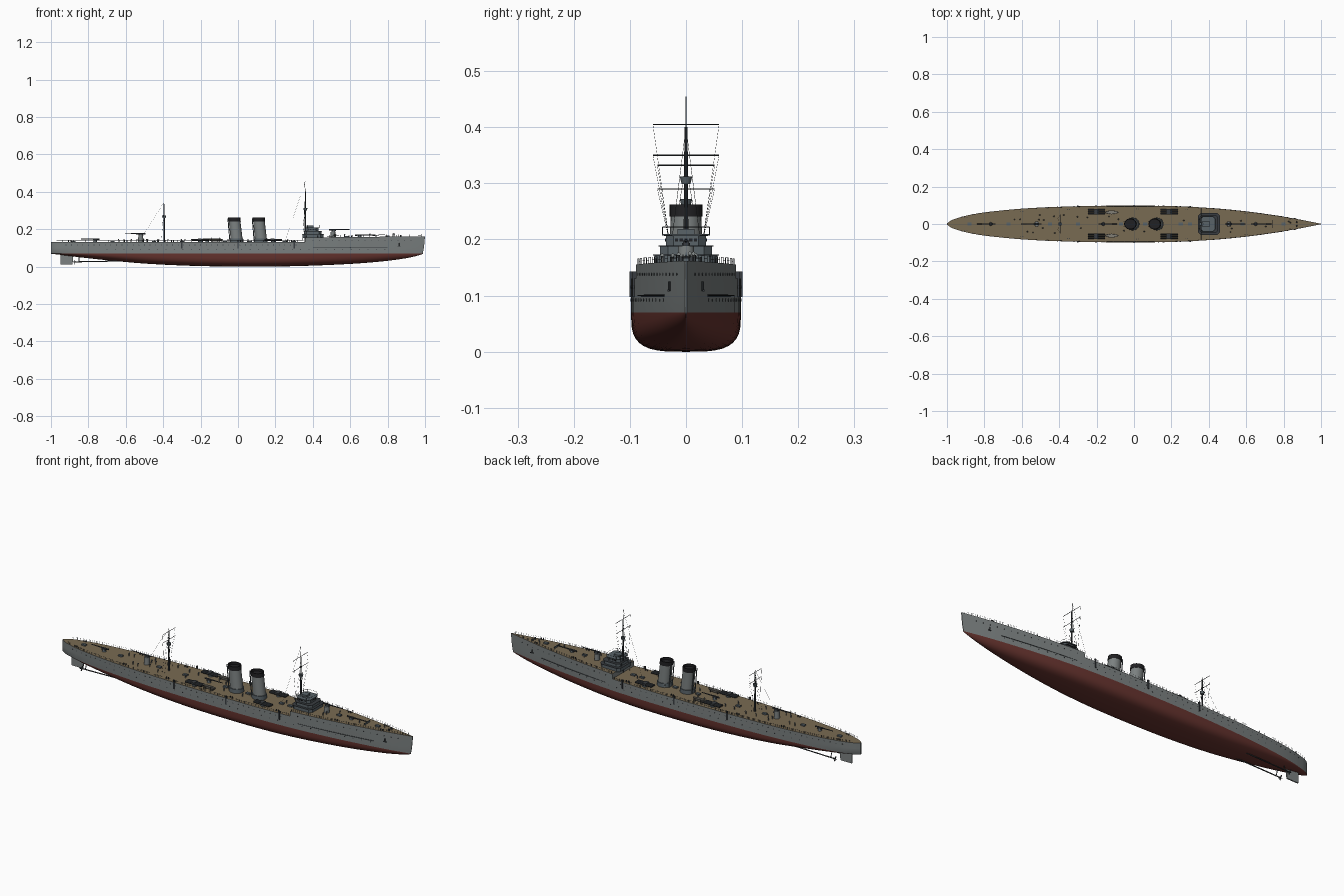
import bpy, bmesh, math, random
from mathutils import Vector, Matrix

if "Cube" in bpy.data.objects:
    bpy.data.objects.remove(bpy.data.objects["Cube"])

random.seed(4)
COLORS = {
    "hull_grey": (0.20, 0.22, 0.22), "bottom_red": (0.135, 0.034, 0.028),
    "deck_tan": (0.19, 0.145, 0.085), "steel_grey": (0.10, 0.125, 0.14),
    "funnel_black": (0.015, 0.015, 0.017), "dark_fittings": (0.04, 0.046, 0.052),
    "boat_grey": (0.22, 0.21, 0.18)}
MATS = {}
for k, c in COLORS.items():
    MATS[k] = bpy.data.materials.new(k)
    MATS[k].diffuse_color = (*c, 1)


class Part:
    """Collects primitives into one mesh object."""
    def __init__(self, name):
        self.name, self.bm, self.mats = name, bmesh.new(), []

    def paint(self, faces, mat):
        if mat not in self.mats:
            self.mats.append(mat)
        for f in faces:
            f.material_index = self.mats.index(mat)

    def box(self, c, s, mat):
        m = Matrix.Translation(c) @ Matrix.Diagonal((*s, 1))
        r = bmesh.ops.create_cube(self.bm, size=1, matrix=m)
        self.paint({f for v in r["verts"] for f in v.link_faces}, mat)

    def rod(self, p, q, r1, r2, mat, n=8):
        p, q = Vector(p), Vector(q)
        m = Matrix.Translation((p + q) / 2) @ (q - p).to_track_quat('Z', 'Y').to_matrix().to_4x4()
        r = bmesh.ops.create_cone(self.bm, cap_ends=True, segments=n, radius1=r1, radius2=r2,
                                  depth=(q - p).length, matrix=m)
        self.paint({f for v in r["verts"] for f in v.link_faces}, mat)

    def loft(self, rings, mat):
        vs = [[self.bm.verts.new(p) for p in ring] for ring in rings]
        fs = [self.bm.faces.new(vs[0][::-1]), self.bm.faces.new(vs[-1])]
        n = len(vs[0])
        for a, b in zip(vs, vs[1:]):
            fs += [self.bm.faces.new((a[i], a[(i + 1) % n], b[(i + 1) % n], b[i])) for i in range(n)]
        self.paint(fs, mat)

    def done(self, mirror=False, angle=35):
        bmesh.ops.recalc_face_normals(self.bm, faces=self.bm.faces)
        me = bpy.data.meshes.new(self.name)
        self.bm.to_mesh(me)
        self.bm.free()
        for m in self.mats:
            me.materials.append(MATS[m])
        me.shade_smooth()
        me.set_sharp_from_angle(angle=math.radians(angle))
        ob = bpy.data.objects.new(self.name, me)
        bpy.context.collection.objects.link(ob)
        if mirror:
            mod = ob.modifiers.new("mirror", 'MIRROR')
            mod.use_axis = (False, True, False)
            mod.use_mirror_merge = False
        return ob


def curve(pts, x):
    """Smooth interpolation through (x, value) points."""
    i = max(j for j in range(len(pts) - 1) if j == 0 or pts[j][0] <= x)
    (x0, y0), (x1, y1) = pts[i], pts[i + 1]
    slope = lambda a, b: (b[1] - a[1]) / (b[0] - a[0])
    m0 = slope(pts[max(i - 1, 0)], pts[i + 1])
    m1 = slope(pts[i], pts[min(i + 2, len(pts) - 1)])
    h = x1 - x0
    t = (x - x0) / h
    return ((2*t**3 - 3*t*t + 1) * y0 + (t**3 - 2*t*t + t) * h * m0
            + (3*t*t - 2*t**3) * y1 + (t**3 - t*t) * h * m1)


def ellipse(cx, cy, z, rx, ry, n=24):
    return [(cx + rx * math.cos(2*math.pi*i/n), cy + ry * math.sin(2*math.pi*i/n), z) for i in range(n)]


def octagon(cx, z, hx, hy, c):
    return [(cx + x, y, z) for x, y in ((hx, c - hy), (hx, hy - c), (hx - c, hy), (c - hx, hy),
                                        (-hx, hy - c), (-hx, c - hy), (c - hx, -hy), (hx - c, -hy))]


BEAM = [(-1, .003), (-.98, .018), (-.95, .03), (-.9, .044), (-.8, .062), (-.6, .082), (-.4, .092), (-.2, .097),
        (0, .098), (.2, .096), (.4, .086), (.6, .067), (.8, .039), (.9, .021), (1, .0015)]
KEEL = [(-1, .068), (-.95, .063), (-.85, .05), (-.7, .034), (-.5, .016), (-.25, .004), (0, 0), (.25, .001),
        (.5, .009), (.7, .021), (.85, .037), (.95, .054), (1, .067)]
WL, STEP = 0.07, 0.36
beam = lambda x: curve(BEAM, x)
top = lambda x: 0.13 if x < STEP else 0.155 + 0.007 * (x - STEP) / (1 - STEP)

# hull: lofted cross-sections, red below the waterline, tan deck on top
hull = Part("hull")
xs = sorted([-1, -.99, -.98, -.965, .98, .99, 1, STEP - .002, STEP] + [-.95 + .05 * i for i in range(39)])
rows = []
for x in xs:
    w, k = beam(x), curve(KEEL, x)
    n = 3.4 - 2.0 * abs(x) ** 2
    wl = w * (1 - 0.12 * max(0, abs(x) - .4))
    rake = 0.012 * max(0, x - .9) / .1
    half = [(x, w, top(x)), (x - rake * .5, (w + wl) / 2, .1)]
    for i in range(10):
        a = math.pi / 2 * i / 9
        half.append((x - rake, max(wl * math.cos(a) ** (2 / n), 0) if i < 9 else 0,
                     WL - (WL - k) * math.sin(a) ** (2 / n)))
    ring = half + [(p[0], -p[1], p[2]) for p in half[-2::-1]]
    rows.append([hull.bm.verts.new(p) for p in ring])
n = len(rows[0])
for a, b in zip(rows, rows[1:]):
    for i in range(n):
        j = (i + 1) % n
        f = hull.bm.faces.new((a[i], a[j], b[j], b[i]))
        deck = i == n - 1 and abs(a[0].co.z - b[0].co.z) < .01
        side = i in (0, 1, n - 3, n - 2, n - 1)
        hull.paint([f], "deck_tan" if deck else "hull_grey" if side else "bottom_red")
for r in (rows[0], rows[-1]):
    hull.paint([hull.bm.faces.new(r)], "hull_grey")
hull.done(angle=40)

# portholes, rubbing strakes and anchors on the hull sides
ports = Part("portholes")
for z, a, b, s in ((.115, -.92, .34, .03), (.092, -.7, .8, .045), (.138, .4, .93, .035)):
    x = a
    while x < b:
        w = beam(x) * (1 - 0.12 * max(0, abs(x) - .4) * (.13 - z) / .06)
        ports.rod((x, w - .003, z), (x, w + .0007, z), .0025, .0025, "dark_fittings", 8)
        x += s
for i in range(16):
    x = .4 + i * .025
    ports.rod((x, beam(x) * .99, .1), (x + .025, beam(x + .025) * .99, .1), .0015, .0015, "dark_fittings", 6)
ports.rod((.86, .03, .125), (.86, .03, .108), .0025, .0025, "dark_fittings")
ports.box((.86, .031, .109), (.016, .004, .004), "dark_fittings")
for x in (-.3, 0, .3):
    ports.box((x, beam(x), .12), (.008, .006, .045), "dark_fittings")
ports.done(mirror=True)

# railings along the deck edge
rail = Part("deck_railing")
for a, b in ((-.97, STEP - .01), (STEP + .005, .98)):
    m = int((b - a) / .03)
    pts = [(x, beam(x) * .97, top(x)) for x in (a + (b - a) * i / m for i in range(m + 1))]
    for p in pts:
        rail.rod(p, (p[0], p[1], p[2] + .011), .0006, .0006, "dark_fittings", 4)
    for p, q in zip(pts, pts[1:]):
        for h in (.0055, .0105):
            rail.rod((p[0], p[1], p[2] + h), (q[0], q[1], q[2] + h), .00025, .00025, "dark_fittings", 3)
rail.done(mirror=True)

# funnels: raked oval casings with black caps
for name, x in (("aft_funnel", -.008), ("forward_funnel", .122)):
    f = Part(name)
    f.loft([ellipse(x, 0, .129, .037, .034), ellipse(x, 0, .15, .036, .033)], "steel_grey")
    f.loft([ellipse(x, 0, .15, .032, .029), ellipse(x - .01, 0, .243, .031, .0275)], "hull_grey")
    f.loft([ellipse(x - .01, 0, .241, .033, .0295), ellipse(x - .012, 0, .262, .033, .0295),
            ellipse(x - .012, 0, .262, .028, .025), ellipse(x - .012, 0, .25, .028, .025)], "funnel_black")
    for s in (-1, 1):
        f.rod((x - .035, s * .012, .13), (x - .046, s * .012, .258), .0025, .0025, "steel_grey")
    f.done()

# bridge: stepped octagonal tiers, platform, windows and rail
br = Part("bridge")
for x, z0, z1, hx, hy in ((.4, .153, .172, .056, .056), (.4, .172, .188, .047, .046), (.395, .188, .207, .035, .036)):
    br.loft([octagon(x, z0, hx, hy, .014), octagon(x, z1, hx, hy, .014)], "steel_grey")
    br.loft([octagon(x, z1 - .001, hx + .003, hy + .003, .015), octagon(x, z1 + .001, hx + .003, hy + .003, .015)],
            "dark_fittings")
br.loft([octagon(.395, .207, .04, .043, .014), octagon(.395, .210, .04, .043, .014)], "steel_grey")
br.box((.385, 0, .214), (.035, .03, .01), "steel_grey")
for i in range(-2, 3):
    br.box((.43, i * .0085, .199), (.002, .006, .006), "funnel_black")
    for s in (-1, 1):
        br.box((.395 + i * .008, s * .036, .199), (.006, .002, .006), "funnel_black")
ring = octagon(.395, .21, .039, .042, .014)
for p, q in zip(ring, ring[1:] + ring[:1]):
    br.rod(p, (p[0], p[1], .222), .0007, .0007, "dark_fittings", 4)
    br.rod((p[0], p[1], .222), (q[0], q[1], .222), .0006, .0006, "dark_fittings", 4)
br.done()


def gun(name, x, z, d, length=.085):
    """Pedestal gun with breech and barrel, pointing along d."""
    g = Part(name)
    zd = top(x) - .001
    g.rod((x, 0, zd), (x, 0, z), .010, .007, "steel_grey", 12)
    g.box((x, 0, z), (.022, .011, .009), "dark_fittings")
    g.rod((x - d * .025, 0, z + .003), (x + d * length, 0, z + .004), .0036, .0018, "dark_fittings", 10)
    g.done()


gun("bow_gun", .65, .165, 1)
gun("upper_bow_gun", .512, .194, 1)
gun("upper_stern_gun", -.52, .172, -1)
gun("stern_gun", -.765, .143, -1, .075)
gun("midship_gun", -.165, .143, 1, .075)
house = Part("aft_gun_house")
house.loft([ellipse(-.52, 0, .129, .014, .014), ellipse(-.52, 0, .168, .013, .013)], "hull_grey")
house.loft([ellipse(.508, 0, .15, .013, .015), ellipse(.508, 0, .188, .012, .014)], "hull_grey")
house.done()

# torpedo tubes, mirrored to both sides
for name, x in (("aft_torpedo_tubes", -.2), ("forward_torpedo_tubes", .19)):
    t = Part(name)
    t.rod((x, .065, .129), (x, .065, .137), .014, .014, "steel_grey", 16)
    for o in (-.0105, 0, .0105):
        t.rod((x - .047, .065 + o, .142), (x + .045, .065 + o, .142), .0048, .0048, "dark_fittings", 10)
    t.box((x - .005, .065, .145), (.02, .03, .008), "dark_fittings")
    t.done(mirror=True)

# ship's boats on chocks
boat = Part("boats")
hullring = lambda z, k: [(-.12 + .038 * k * c, .062 + .010 * k * math.copysign(abs(s) ** 1.3, s), z) for c, s in
                         ((math.cos(math.pi * i / 8), math.sin(math.pi * i / 8)) for i in range(16))]
boat.loft([hullring(.133, .55), hullring(.139, .88), hullring(.146, 1), hullring(.146, .85), hullring(.142, .8)],
          "boat_grey")
for x in (-.14, -.1):
    boat.box((x, .062, .133), (.004, .016, .008), "dark_fittings")
    boat.rod((x, .078, .129), (x, .078, .155), .001, .001, "dark_fittings", 6)
boat.done(mirror=True)


def mast(name, x, z0, pole, tip, yards, nest, stay):
    """Tapered mast with yards, lookout, shrouds and stay."""
    m = Part(name)
    m.rod((x, 0, z0), (x, 0, pole), .0048, .0028, "dark_fittings", 10)
    m.rod((x, 0, pole - .01), (x - .004, 0, tip), .0016, .0007, "dark_fittings", 6)
    m.loft([ellipse(x, 0, nest - .006, .008, .008, 12), ellipse(x, 0, nest + .007, .011, .011, 12)], "steel_grey")
    for z, w in yards:
        m.rod((x, -w, z), (x, w, z), .0011, .0011, "dark_fittings", 6)
        for s in (-1, 1):
            m.rod((x, s * w, z), (x - .01, s * .03, z0 + .07), .0003, .0003, "dark_fittings", 3)
    for s in (-1, 1):
        for dx in (-.015, 0):
            m.rod((x, 0, pole), (x + dx, s * .034, z0), .0004, .0004, "dark_fittings", 3)
    m.rod((x, 0, tip), stay, .0004, .0004, "dark_fittings", 3)
    m.done()


mast("foremast", .36, .129, .40, .455, ((.405, .059), (.35, .059)), .305, (.25, 0, .13))
mast("mainmast", -.395, .129, .335, .345, ((.332, .051), (.29, .051)), .265, (-.53, 0, .13))

# small deck fittings: hatches, bollards, ventilators, capstans, breakwater
fit = Part("deck_fittings")
for x in (-.88, -.67, -.45, -.3, -.07, .06, .25, .3, .58, .8):
    fit.box((x, 0, top(x) + .003), (.022, .014, .008), "steel_grey")
for x in (-.9, -.6, -.35, .02, .28, .6, .84):
    for dx in (-.006, .006):
        fit.rod((x + dx, beam(x) * .82, top(x)), (x + dx, beam(x) * .82, top(x) + .008), .0025, .0025, "dark_fittings")
        fit.rod((x + dx, -beam(x) * .82, top(x)), (x + dx, -beam(x) * .82, top(x) + .008), .0025, .0025,
                "dark_fittings")
for i in range(26):
    x = random.uniform(-.85, .33) if i < 20 else random.uniform(.5, .85)
    y = random.choice((-1, 1)) * random.uniform(.2, .6) * beam(x)
    z = top(x)
    fit.rod((x, y, z), (x, y, z + .013), .002, .002, "hull_grey")
    fit.rod((x - .002, y, z + .013), (x + .004, y, z + .015), .002, .0035, "hull_grey")
for s in (-1, 1):
    fit.box((.738, s * .011, .163), (.003, .022, .010), "steel_grey")
    fit.rod((.87, s * .01, .158), (.87, s * .01, .17), .005, .004, "dark_fittings", 12)
fit.done()

# rudder
rud = Part("rudder")
rud.loft([[(x, y, z) for x, z in ((-.95, .01), (-.885, .01), (-.88, .058), (-.95, .064))] for y in (-.003, .003)],
         "hull_grey")
rud.done()

# propeller shafts, struts and blades
prop = Part("propellers")
prop.rod((-.62, .032, .03), (-.875, .032, .025), .0028, .0028, "dark_fittings")
prop.rod((-.85, .032, .026), (-.85, .02, .058), .002, .002, "dark_fittings", 6)
prop.rod((-.868, .032, .025), (-.885, .032, .025), .0045, .001, "dark_fittings")
for i in range(3):
    a = 2 * math.pi * i / 3 + .5
    c, s = math.cos(a), math.sin(a)
    pts = [(r * c - t * s, r * s + t * c) for r, t in ((.002, -.002), (.009, -.005), (.014, 0), (.009, .005), (.002, .002))]
    prop.loft([[(x, .032 + y, .025 + z) for y, z in pts] for x in (-.874, -.872)], "dark_fittings")
prop.done(mirror=True)

for m in bpy.data.materials:
    if m.users and not m.is_grease_pencil:
        m.use_nodes = True
        m.node_tree.nodes["Principled BSDF"].inputs["Base Color"].default_value = m.diffuse_color
